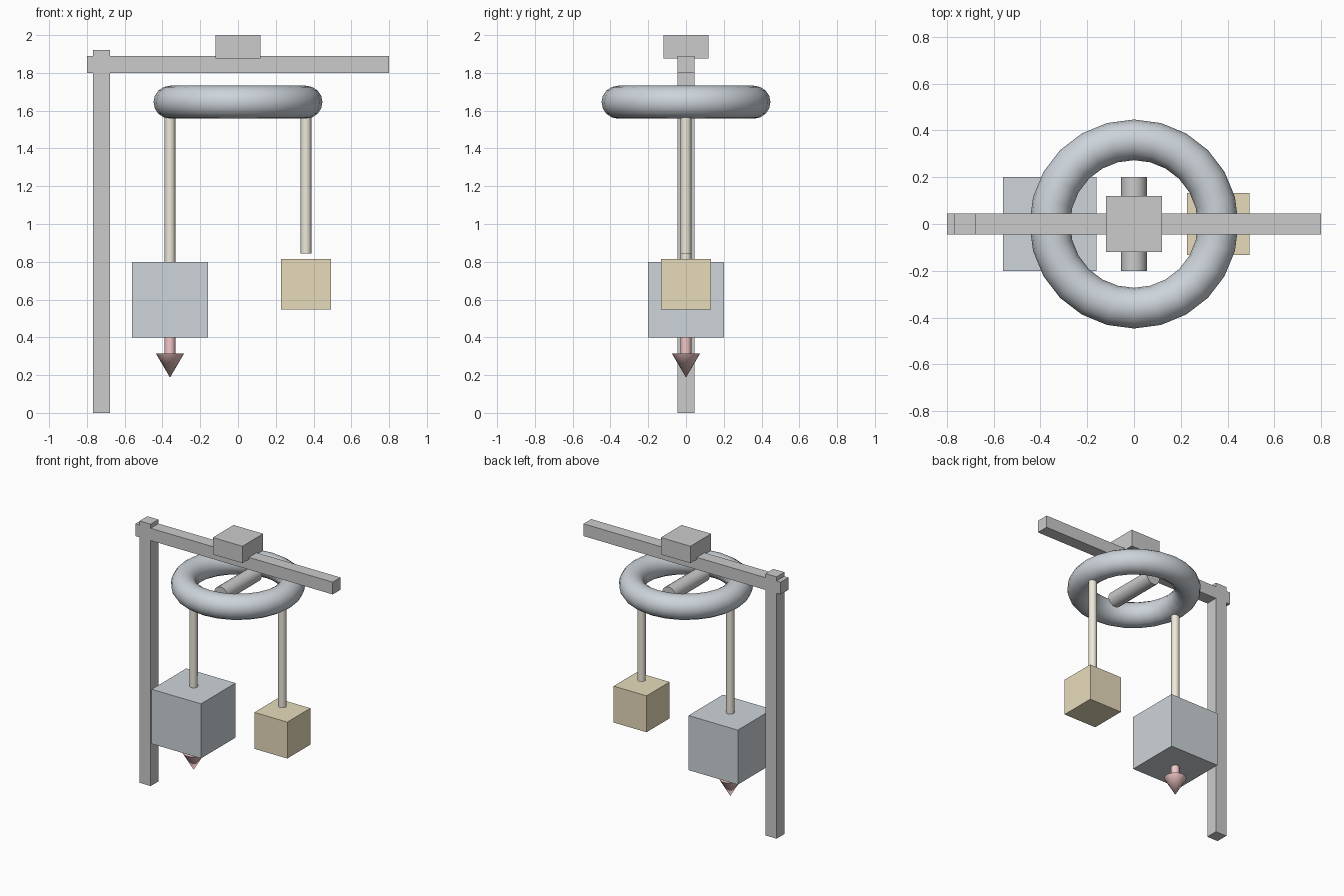
import bpy
import math

if "Cube" in bpy.data.objects:
    bpy.data.objects.remove(bpy.data.objects["Cube"])


def material(name, rgb):
    m = bpy.data.materials.new(name)
    m.diffuse_color = (*rgb, 1)
    m.use_nodes = True
    m.node_tree.nodes["Principled BSDF"].inputs["Base Color"].default_value = m.diffuse_color
    return m


def finish(name, mat=None, smooth=False):
    ob = bpy.context.object
    ob.name = name
    if mat:
        ob.data.materials.append(mat)
    if smooth:
        bpy.ops.object.shade_smooth_by_angle(angle=math.radians(40))
    return ob


def box(name, centre, size, mat=None):
    bpy.ops.mesh.primitive_cube_add(size=1, location=centre)
    bpy.context.object.scale = size
    bpy.ops.object.transform_apply(location=False, rotation=False, scale=True)
    return finish(name, mat)


def rod(name, x, z0, z1, r0, r1, mat=None):
    # vertical cylinder or cone between two heights
    bpy.ops.mesh.primitive_cone_add(vertices=16, radius1=r0, radius2=r1,
                                    depth=z1 - z0, location=(x, 0, (z0 + z1) / 2))
    return finish(name, mat, True)


steel = material("steel_blue", (0.61, 0.66, 0.70))
iron = material("iron", (0.61, 0.66, 0.69))
cord = material("cord", (0.85, 0.81, 0.70))
wood = material("wood", (0.80, 0.71, 0.50))
red = material("arrow_red", (0.90, 0.58, 0.58))

WHEEL_Z = 1.645
ARM = 0.36

# gallows-style frame
box("post", (-0.722, 0, 0.96), (0.09, 0.09, 1.92))
box("beam", (0, 0, 1.845), (1.6, 0.09, 0.09))
box("mount_block", (0, 0, 1.938), (0.24, 0.24, 0.124))

# pulley ring and its axle
bpy.ops.mesh.primitive_torus_add(major_segments=24, minor_segments=16,
                                 major_radius=ARM, minor_radius=0.087,
                                 location=(0, 0, WHEEL_Z))
finish("pulley_ring", steel, True)
bpy.ops.mesh.primitive_cylinder_add(vertices=16, radius=0.055, depth=0.4,
                                    location=(0, 0, WHEEL_Z),
                                    rotation=(math.pi / 2, 0, 0))
finish("axle", None, True)

# ropes
rod("heavy_rope", -ARM, 0.76, WHEEL_Z, 0.028, 0.028, cord)
rod("light_rope", ARM, 0.845, WHEEL_Z, 0.028, 0.028, cord)

# hanging weights
box("heavy_weight", (-ARM, 0, 0.6), (0.4, 0.4, 0.4), iron)
box("light_weight", (ARM, 0, 0.682), (0.267, 0.267, 0.267), wood)

# downward arrow under the heavy weight
rod("arrow_shaft", -ARM, 0.31, 0.42, 0.028, 0.028, red)
rod("arrow_head", -ARM, 0.187, 0.315, 0, 0.075, red)
